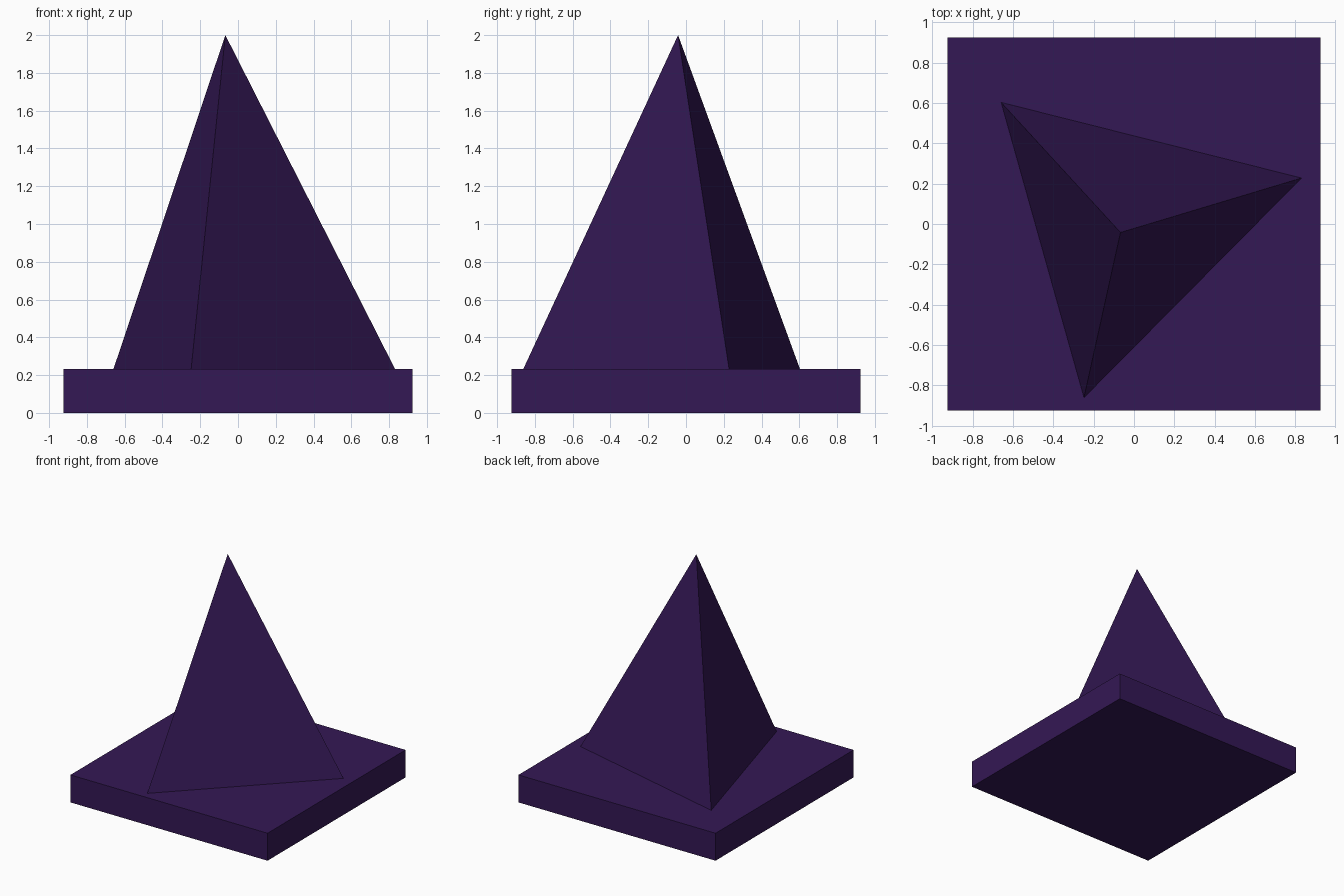
import bpy, bmesh
from mathutils import Matrix

if "Cube" in bpy.data.objects:
    bpy.data.objects.remove(bpy.data.objects["Cube"])

BASE_HALF = 0.925
BASE_TOP = 0.233
APEX = (-0.067, -0.042, 2.0)
FOOT = [(-0.659, 0.603), (-0.248, -0.861), (0.831, 0.228)]

purple = bpy.data.materials.new("dark_purple")
purple.diffuse_color = (0.034, 0.009, 0.09, 1)
purple.use_nodes = True
purple.node_tree.nodes["Principled BSDF"].inputs["Base Color"].default_value = purple.diffuse_color


def add_part(name, bm):
    bmesh.ops.recalc_face_normals(bm, faces=bm.faces)
    mesh = bpy.data.meshes.new(name)
    bm.to_mesh(mesh)
    bm.free()
    mesh.materials.append(purple)
    obj = bpy.data.objects.new(name, mesh)
    bpy.context.collection.objects.link(obj)
    return obj


# Square base slab
bm = bmesh.new()
bmesh.ops.create_cube(bm, size=1, matrix=Matrix.Translation((0, 0, BASE_TOP / 2))
                      @ Matrix.Diagonal((2 * BASE_HALF, 2 * BASE_HALF, BASE_TOP, 1)))
add_part("base_slab", bm)

# Leaning three-sided pyramid
bm = bmesh.new()
foot = [bm.verts.new((x, y, BASE_TOP)) for x, y in FOOT]
tip = bm.verts.new(APEX)
bm.faces.new(foot)
for i in range(3):
    bm.faces.new((foot[i], foot[(i + 1) % 3], tip))
add_part("pyramid", bm)
